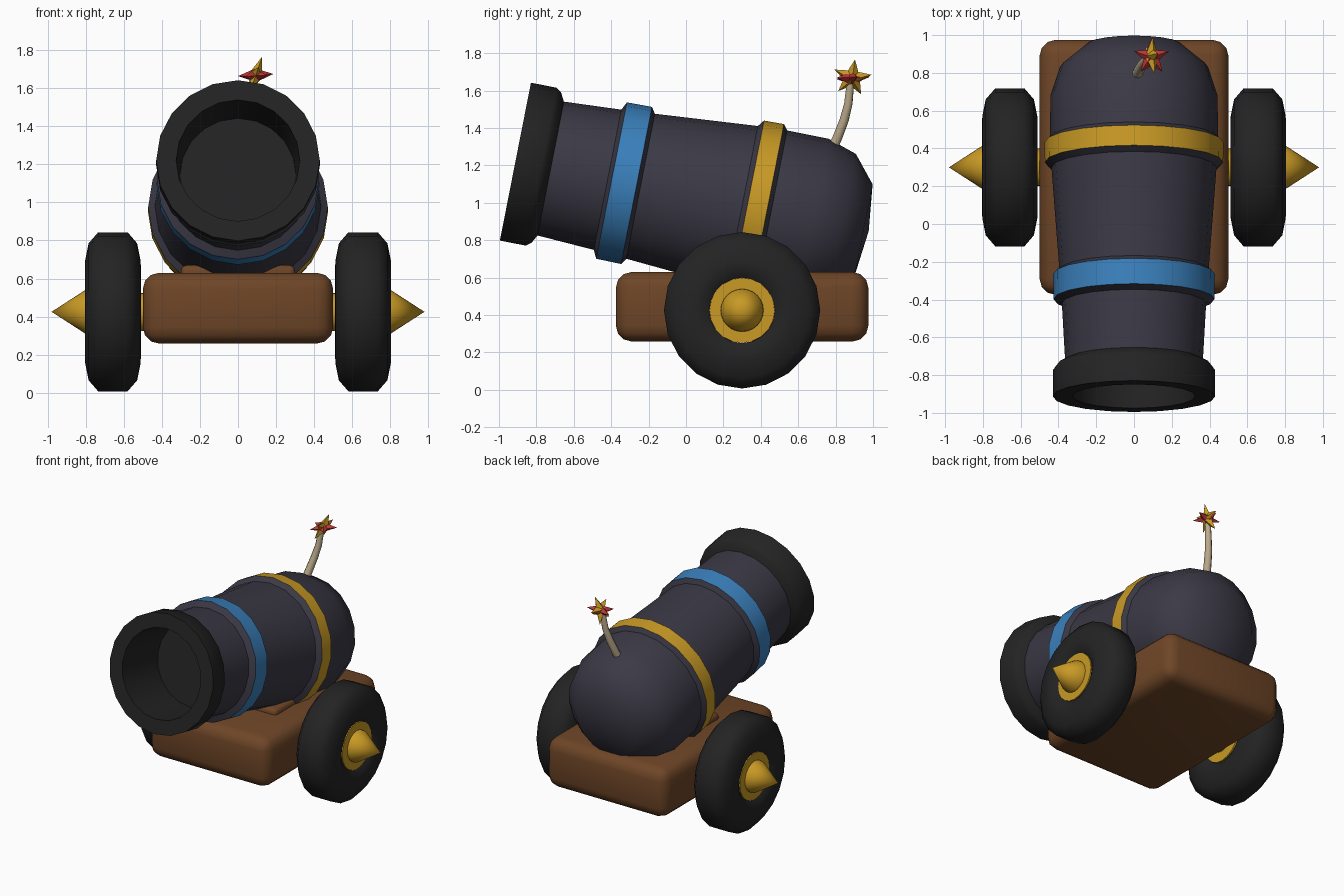
import bpy, bmesh, math
from mathutils import Matrix, Vector

if "Cube" in bpy.data.objects:
    bpy.data.objects.remove(bpy.data.objects["Cube"])


def material(name, rgb):
    m = bpy.data.materials.new(name)
    m.diffuse_color = (*rgb, 1)
    m.use_nodes = True
    m.node_tree.nodes["Principled BSDF"].inputs["Base Color"].default_value = m.diffuse_color
    return m


NAVY = material("navy iron", (0.043, 0.041, 0.060))
BLACK = material("black", (0.017, 0.017, 0.017))
BLUE = material("blue", (0.042, 0.215, 0.50))
GOLD = material("gold", (0.58, 0.32, 0.018))
BROWN = material("brown wood", (0.155, 0.060, 0.020))
TAN = material("tan rope", (0.52, 0.42, 0.27))
RED = material("red", (0.50, 0.035, 0.035))


def finish(name, bm, mats, angle=40):
    bmesh.ops.recalc_face_normals(bm, faces=bm.faces)
    me = bpy.data.meshes.new(name)
    bm.to_mesh(me)
    bm.free()
    for m in mats:
        me.materials.append(m)
    if angle:
        me.shade_smooth()
        me.set_sharp_from_angle(angle=math.radians(angle))
    ob = bpy.data.objects.new(name, me)
    bpy.context.collection.objects.link(ob)
    return ob


def lathe(name, profile, mats, matrix, sides=20, angle=40, closed=False):
    """Revolve (t, radius[, material]) points about local z; radius 0 is a pole."""
    bm = bmesh.new()
    rings = []
    for p in profile:
        t, r = p[:2]
        n = sides if r else 1
        rings.append([bm.verts.new((r * math.cos(2 * math.pi * k / sides),
                                    r * math.sin(2 * math.pi * k / sides), t))
                      for k in range(n)])
    pairs = list(zip(profile, rings, rings[1:]))
    if closed:
        pairs.append((profile[-1], rings[-1], rings[0]))
    for p, a, b in pairs:
        for k in range(sides):
            j = (k + 1) % sides
            loop = [a[k % len(a)], a[j % len(a)], b[j % len(b)], b[k % len(b)]]
            f = bm.faces.new(list(dict.fromkeys(loop)))
            f.material_index = p[2] if len(p) > 2 else 0
    bm.transform(matrix)
    return finish(name, bm, mats, angle)


def rounded_box(name, lo, hi, bevel, mat):
    bm = bmesh.new()
    bmesh.ops.create_cube(bm, size=1)
    for v in bm.verts:
        v.co = [(l + h) / 2 + c * (h - l) for l, h, c in zip(lo, hi, v.co)]
    bmesh.ops.bevel(bm, geom=bm.edges[:], offset=bevel, segments=3,
                    profile=0.5, affect='EDGES')
    return finish(name, bm, [mat], 40)


def star(name, centre, up, normal, radius, mat):
    """Five-pointed star, raised in the middle on both sides."""
    up, normal = Vector(up).normalized(), Vector(normal).normalized()
    side = up.cross(normal)
    bm = bmesh.new()
    c = Vector(centre)
    rim = []
    for k in range(10):
        a = math.pi * k / 5
        r = radius if k % 2 == 0 else radius * 0.45
        rim.append(bm.verts.new(c + r * (math.cos(a) * up + math.sin(a) * side)))
    for s in (1, -1):
        peak = bm.verts.new(c + normal * 0.036 * s)
        for k in range(10):
            bm.faces.new((rim[k], rim[(k + 1) % 10], peak))
    return finish(name, bm, [mat], 0)


# Barrel: axis runs back and slightly down from the muzzle face
axis = Vector((0, 0.981, -0.193))
tilt = Matrix.Translation((0, -0.912, 1.22)) @ axis.to_track_quat('Z', 'Y').to_matrix().to_4x4()
lathe("barrel", [
    (0.15, 0.36, 0), (0.198, 0.365, 0), (0.502, 0.382, 0),
    (0.524, 0.426, 1), (0.66, 0.428, 0), (0.682, 0.395, 0),
    (1.235, 0.437, 0), (1.262, 0.472, 2), (1.37, 0.474, 0), (1.393, 0.444, 0),
    (1.62, 0.443, 0), (1.778, 0.392, 0), (1.897, 0.25, 0), (1.925, 0, 0),
], [NAVY, BLUE, GOLD], tilt)

# Muzzle ring and bore
lathe("muzzle", [
    (0.20, 0.35), (0.168, 0.41), (0.14, 0.430), (0.0, 0.430),
    (0.0, 0.325), (0.40, 0.305), (0.40, 0),
], [BLACK], tilt)

# Cart body and the cradle under the barrel
rounded_box("cart_body", (-0.5, -0.375, 0.258), (0.5, 0.975, 0.63), 0.085, BROWN)
rounded_box("cradle", (-0.30, 0.02, 0.5), (0.30, 0.75, 0.67), 0.03, BROWN)

# Wheels with dished gold hubs and pointed caps
for s, label in ((1, "right"), (-1, "left")):
    place = Matrix.Translation((0, 0.3, 0.425)) @ Matrix.Rotation(s * math.pi / 2, 4, 'Y')
    lathe(label + "_wheel", [
        (0.54, 0.175), (0.51, 0.22), (0.512, 0.27), (0.53, 0.36), (0.58, 0.418),
        (0.735, 0.418), (0.785, 0.36), (0.803, 0.27), (0.805, 0.22), (0.775, 0.175),
    ], [BLACK], place, angle=50, closed=True)
    lathe(label + "_hub", [(0.53, 0), (0.53, 0.174), (0.782, 0.174), (0.782, 0)],
          [GOLD], place)
    lathe(label + "_hub_cap", [(0.775, 0), (0.775, 0.115), (0.805, 0.113), (0.98, 0)],
          [GOLD], place, sides=24, angle=50)
    lathe(label + "_axle", [(0.45, 0), (0.45, 0.1), (0.54, 0.1), (0.54, 0)],
          [GOLD], place)

# Fuse: bent tapering rope
curve = bpy.data.curves.new("fuse", 'CURVE')
curve.dimensions = '3D'
curve.bevel_depth = 0.026
curve.bevel_resolution = 2
curve.use_fill_caps = True
path = [(0.01, 0.78, 1.28, 1.1), (0.025, 0.81, 1.35, 1.05), (0.045, 0.845, 1.44, 1),
        (0.065, 0.868, 1.53, 0.9), (0.08, 0.88, 1.65, 0.8)]
spline = curve.splines.new('POLY')
spline.points.add(len(path) - 1)
for pt, (x, y, z, r) in zip(spline.points, path):
    pt.co = (x, y, z, 1)
    pt.radius = r
spline.use_smooth = True
curve.materials.append(TAN)
bpy.context.collection.objects.link(bpy.data.objects.new("fuse", curve))

# Spark: two crossed stars
star("gold_spark", (0.093, 0.888, 1.668), (0.33, 0.15, 0.95), (0.95, 0, -0.33), 0.105, GOLD)
star("red_spark", (0.093, 0.885, 1.668), (0, 1, 0.05), (-0.06, -0.05, 1), 0.098, RED)
